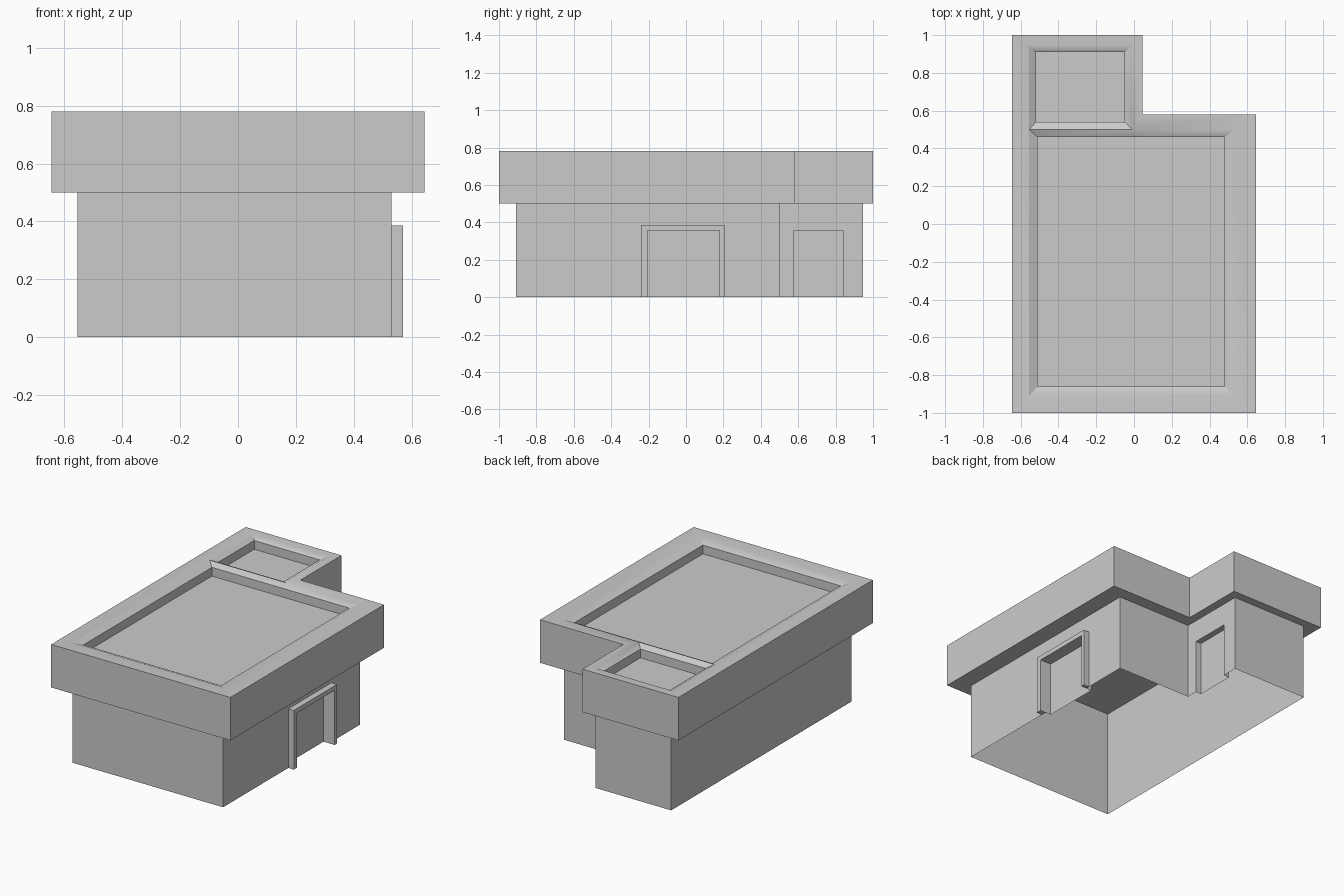
import bpy, bmesh

if "Cube" in bpy.data.objects:
    bpy.data.objects.remove(bpy.data.objects["Cube"])

ROOF = [(-.645, -1), (.645, -1), (.645, .58), (.045, .58), (.045, 1), (-.645, 1)]
BODY = [(-.555, -.91), (.53, -.91), (.53, .5), (-.01, .5), (-.01, .945), (-.555, .945)]
RIM_Z, LIP_Z, FLOOR_Z, EAVE_Z, DOOR_Z = .78, .76, .703, .5, .355
DOORS = [(.53, -.205, .18), (-.01, .575, .84)]   # wall x, y start, y end
RECESS = .04


def ring(bm, pts, z):
    return [bm.verts.new((x, y, z)) for x, y in pts]


def loft(bm, a, b):
    n = len(a)
    for i in range(n):
        j = (i + 1) % n
        bm.faces.new((a[i], a[j], b[j], b[i]))


def rect(x0, y0, x1, y1):
    return [(x0, y0), (x1, y0), (x1, y1), (x0, y1)]


def finish(bm, name, smooth=False):
    bmesh.ops.remove_doubles(bm, verts=bm.verts, dist=1e-4)
    bmesh.ops.recalc_face_normals(bm, faces=bm.faces)
    me = bpy.data.meshes.new(name)
    bm.to_mesh(me)
    bm.free()
    ob = bpy.data.objects.new(name, me)
    bpy.context.collection.objects.link(ob)
    if smooth:
        bpy.context.view_layer.objects.active = ob
        ob.select_set(True)
        bpy.ops.object.shade_smooth_by_angle()
        ob.select_set(False)
    return ob


# Roof slab: soffit, fascia and flat rim
bm = bmesh.new()
loops = [ring(bm, p, z) for p, z in
         ((BODY, EAVE_Z), (ROOF, EAVE_Z), (ROOF, RIM_Z), (BODY, RIM_Z))]
for a, b in zip(loops, loops[1:]):
    loft(bm, a, b)
# Two sunken wells with a sloped lip
WELLS = [([(-.555, -.91), (.53, -.91), (.53, .5), (-.01, .5), (-.555, .5)],
          [(-.51, -.86), (.48, -.86), (.48, .46), (-.01, .46), (-.51, .46)]),
         (rect(-.555, .5, -.01, .945), rect(-.52, .54, -.05, .91))]
for outer, inner in WELLS:
    a, b, c = ring(bm, outer, RIM_Z), ring(bm, inner, LIP_Z), ring(bm, inner, FLOOR_Z)
    loft(bm, a, b)
    loft(bm, b, c)
    bm.faces.new(c)
finish(bm, "roof", True)

# Walls, open below, with door recesses in the lower course
bm = bmesh.new()
jogs, flat = [], []
for i, p in enumerate(BODY):
    jogs.append(p)
    flat.append(p)
    for x, y0, y1 in DOORS:
        q = BODY[(i + 1) % 6]
        if p[0] == x and q[0] == x:
            jogs += [(x, y0), (x - RECESS, y0), (x - RECESS, y1), (x, y1)]
            flat += [(x, y0), (x, y0), (x, y1), (x, y1)]
n = len(jogs)
for i in range(n):
    j = (i + 1) % n
    (ax, ay), (bx, by) = jogs[i], jogs[j]
    bm.faces.new([bm.verts.new(v) for v in
                  ((ax, ay, 0), (bx, by, 0), (bx, by, DOOR_Z), (ax, ay, DOOR_Z))])
    (ax, ay), (bx, by) = flat[i], flat[j]
    if (ax, ay) != (bx, by):
        bm.faces.new([bm.verts.new(v) for v in
                      ((ax, ay, DOOR_Z), (bx, by, DOOR_Z), (bx, by, FLOOR_Z), (ax, ay, FLOOR_Z))])
for x, y0, y1 in DOORS:
    bm.faces.new(ring(bm, rect(x - RECESS, y0, x, y1), DOOR_Z))
finish(bm, "walls")

# Ceiling margin closing the gap between walls and well floors
bm = bmesh.new()
for outer, inner in WELLS:
    loft(bm, ring(bm, outer, FLOOR_Z), ring(bm, inner, FLOOR_Z))
finish(bm, "ceiling")

# Raised door surround on the side wall
bm = bmesh.new()
x, y0, y1 = DOORS[0]
profile = [(-.24, 0), (-.24, .385), (.205, .385), (.205, 0),
           (y1, 0), (y1, DOOR_Z), (y0, DOOR_Z), (y0, 0)]
back = [bm.verts.new((x, y, z)) for y, z in profile]
front = [bm.verts.new((x + .04, y, z)) for y, z in profile]
loft(bm, back, front)
bm.faces.new(front)
finish(bm, "door_frame")
